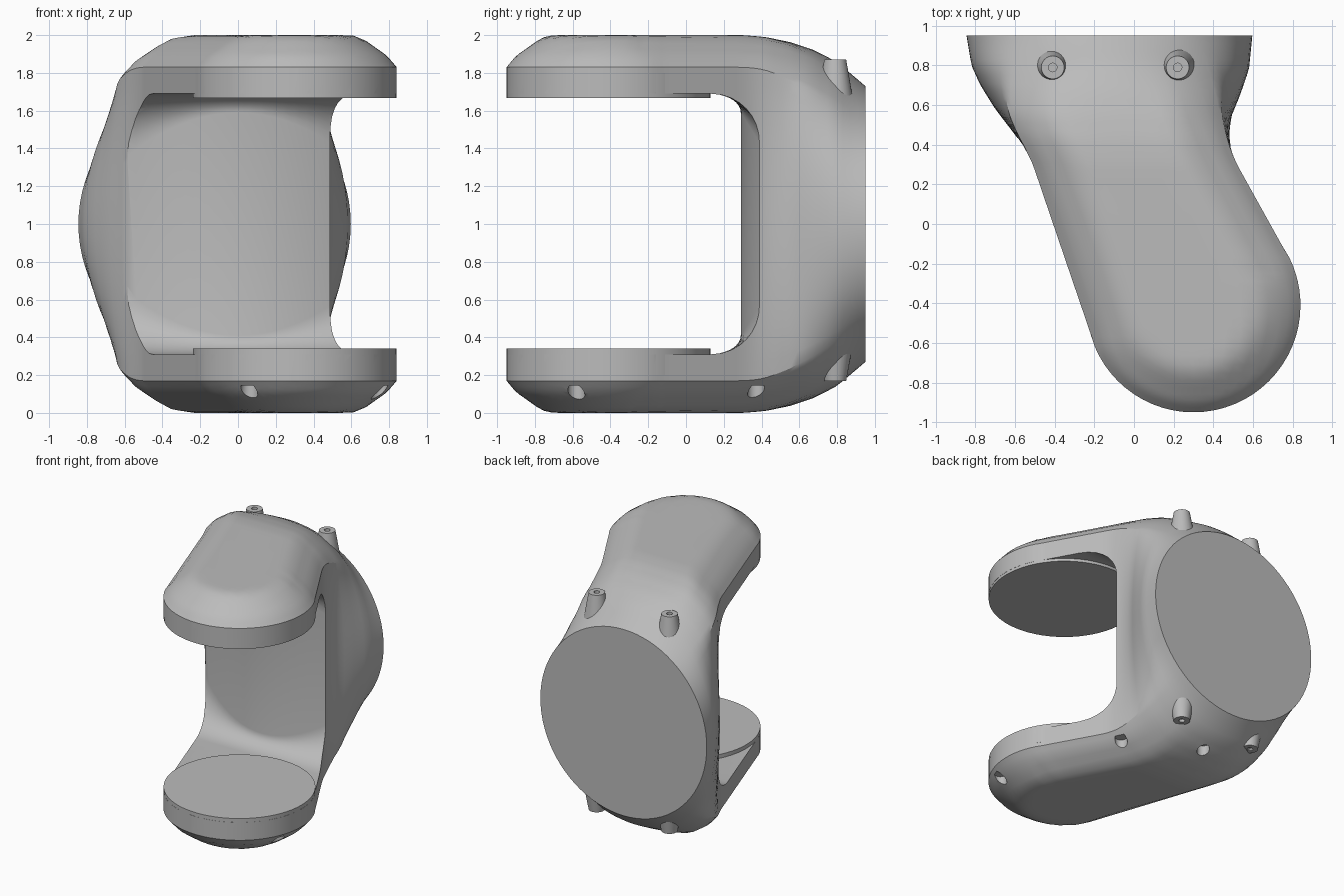
import bpy, bmesh, math
from mathutils import Matrix

cube = bpy.data.objects.get("Cube")
if cube:
    bpy.data.objects.remove(cube, do_unlink=True)

grey = bpy.data.materials.new("plain grey")
grey.use_nodes = True
grey.diffuse_color = (0.5, 0.5, 0.5, 1)
grey.node_tree.nodes["Principled BSDF"].inputs["Base Color"].default_value = (0.5, 0.5, 0.5, 1)

CX, CY, RAD = 0.30, -0.41, 0.54      # rounded arm end
LEFT = [(-0.58, -0.21), (0.05, -0.425), (0.3, -0.51), (0.38, -0.55), (0.45, -0.60),
        (0.58, -0.70), (0.7, -0.775), (0.8, -0.82), (0.95, -0.845)]
RIGHT = [(-0.15, 0.77), (0.3, 0.52), (0.37, 0.49), (0.45, 0.48), (0.54, 0.49),
         (0.65, 0.535), (0.78, 0.58), (0.95, 0.597)]
HEIGHT = [(0.3, 1.0), (0.42, 0.99), (0.55, 0.963), (0.68, 0.92), (0.8, 0.857), (0.95, 0.73)]
SHOULDER = [(0, 0), (0.05, 0.06), (0.17, 0.145), (0.21, 0.165), (0.26, 0.17)]
WALL = 0.83


def interp(table, v):
    """Piecewise linear lookup, clamped at both ends."""
    if v <= table[0][0]:
        return table[0][1]
    for (a, fa), (b, fb) in zip(table, table[1:]):
        if v <= b:
            return fa + (fb - fa) * (v - a) / (b - a)
    return table[-1][1]


def edges(y):
    """Plan outline: both x limits at a given y."""
    half = math.sqrt(max(RAD ** 2 - (y - CY) ** 2, 0))
    left = CX - half if y < LEFT[0][0] else interp(LEFT, y)
    right = CX + half if y < RIGHT[0][0] else interp(RIGHT, y)
    return left, right


def box_height(x, y):
    """Half height of the arm shape, bevelled near the outline."""
    left, right = edges(y)
    if y - CY < 0.44 * (x - CX):
        d = RAD - math.hypot(x - CX, y - CY)
    else:
        d = min((x - left) * 0.94, (right - x) * 0.88)
    return WALL + interp(SHOULDER, max(d, 0))


def section(y):
    """Closed cross-section: bevelled box in front, ellipse at the back."""
    left, right = edges(y)
    mid, w, h = (left + right) / 2, (right - left) / 2, interp(HEIGHT, y)
    t = min(max((y - 0.33) / 0.62, 0), 1)
    m = t * t * (3 - 2 * t)
    n, side, ring = 80, math.pi / 4, []
    for i in range(n):
        a = 2 * math.pi * i / n
        up = 1 if a < math.pi else -1
        b = a if up > 0 else 2 * math.pi - a
        if b <= side:
            bx, bz = mid + w, WALL * b / side
        elif b >= math.pi - side:
            bx, bz = mid - w, WALL * (math.pi - b) / side
        else:
            bx = mid + w * math.cos((b - side) * 2)
            bz = box_height(bx, y)
        ex, ez = mid + w * math.cos(a), abs(math.sin(a))
        ring.append((bx + (ex - bx) * m, y, 1 + up * h * (bz + (ez - bz) * m)))
    return ring


def finish(name, bm):
    bmesh.ops.recalc_face_normals(bm, faces=bm.faces)
    mesh = bpy.data.meshes.new(name)
    bm.to_mesh(mesh)
    bm.free()
    mesh.materials.append(grey)
    ob = bpy.data.objects.new(name, mesh)
    bpy.context.collection.objects.link(ob)
    return ob


def loft(name, rings):
    bm = bmesh.new()
    rows = [[bm.verts.new(p) for p in ring] for ring in rings]
    for r, s in zip(rows, rows[1:]):
        for i in range(len(r)):
            j = (i + 1) % len(r)
            bm.faces.new((r[i], r[j], s[j], s[i]))
    bm.faces.new(rows[0])
    bm.faces.new(rows[-1])
    return finish(name, bm)


def cone(name, x, y, z0, z1, r0, r1, n=32):
    bm = bmesh.new()
    bmesh.ops.create_cone(bm, cap_ends=True, segments=n, radius1=r0, radius2=r1,
                          depth=z1 - z0, matrix=Matrix.Translation((x, y, (z0 + z1) / 2)))
    return finish(name, bm)


def cut(ob, tool):
    mod = ob.modifiers.new("cut", "BOOLEAN")
    mod.operation, mod.solver, mod.object = "DIFFERENCE", "EXACT", tool
    bpy.context.view_layer.objects.active = ob
    bpy.ops.object.modifier_apply(modifier=mod.name)
    bpy.data.objects.remove(tool, do_unlink=True)


def smooth(ob):
    bpy.ops.object.select_all(action="DESELECT")
    ob.select_set(True)
    bpy.context.view_layer.objects.active = ob
    bpy.ops.object.shade_smooth_by_angle(angle=math.radians(30))


# C-shaped body
ys = [CY - (RAD - 0.0005) * math.cos(math.pi / 2 * i / 16) for i in range(16)]
ys += [CY + (0.95 - CY) * i / 34 for i in range(35)]
body = loft("clamp_body", [section(y) for y in ys])

# Opening between the arms, with a convex column face and flared fillets
rings = []
for i in range(41):
    x = -1.2 + 0.06 * i
    t = min(abs(x) / 0.6, 1) ** 2
    back, rise = 0.29 + 0.15 * t, 0.1 + 0.24 * t
    arc = [(0.13 + (back - 0.13) * math.sin(k * math.pi / 16),
            0.69 - rise * (1 - math.cos(k * math.pi / 16))) for k in range(9)]
    upper = [(-1.5, 0.69)] + arc
    rings.append([(x, y, 1 + z) for y, z in upper] + [(x, y, 1 - z) for y, z in reversed(upper)])
cut(body, loft("opening_cutter", rings))

# Screw recesses under the lower arm
for x, y in ((0.06, -0.84), (0.75, -0.58), (0.43, 0.37), (-0.07, 0.68)):
    cut(body, cone("recess_cutter", x, y, -0.2, 0.145, 0.045, 0.045, 20))
smooth(body)

# Round pads facing each other
for name, z0, z1 in (("upper_pad", 1.668, 1.80), ("lower_pad", 0.20, 0.34)):
    smooth(cone(name, CX, CY, z0, z1, RAD - 0.001, RAD - 0.001, 64))

# Tapered screw posts with small bores, above and below
for side, x in (("right", -0.41), ("left", 0.22)):
    top = cone("upper_post_" + side, x, 0.79, 1.60, 1.87, 0.105, 0.058)
    cut(top, cone("bore_cutter", x, 0.79, 1.83, 1.95, 0.022, 0.022, 12))
    low = cone("lower_post_" + side, x, 0.79, 0.17, 0.42, 0.058, 0.105)
    cut(low, cone("bore_cutter", x, 0.79, 0.10, 0.21, 0.022, 0.022, 12))
    smooth(top)
    smooth(low)
